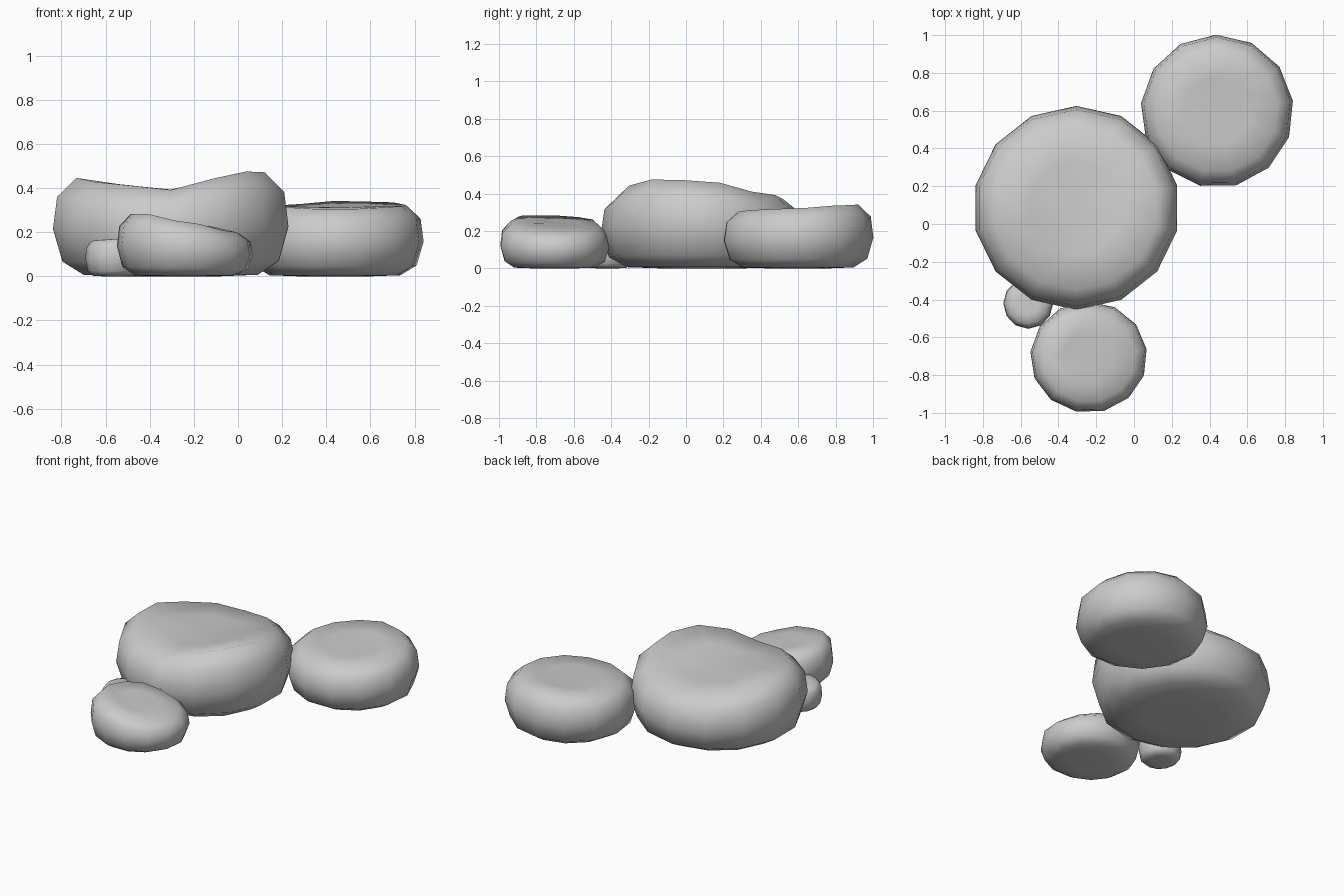
import bpy, bmesh
from math import sin, cos, tau

if "Cube" in bpy.data.objects:
    bpy.data.objects.remove(bpy.data.objects["Cube"])

# Side profile of every stone: (fraction of radius, fraction of local height)
PROFILE = [(0.42, 0.0), (0.74, 0.015), (0.92, 0.15), (1.0, 0.48),
           (0.965, 0.8), (0.8, 0.99), (0.45, 1.0)]


def rim_height(rim, a):
    """Smoothly interpolate the eight rim heights (E, NE, N ... SE) around the stone."""
    p = (a / tau * 8) % 8
    i, f = int(p), p % 1
    f = f * f * (3 - 2 * f)
    return rim[i % 8] * (1 - f) + rim[(i + 1) % 8] * f


def stone(name, centre, radius, sides, phase, rim, middle):
    bm = bmesh.new()
    cx, cy = centre
    rings = []
    for k, (r, t) in enumerate(PROFILE):
        ring = []
        for i in range(sides):
            a = tau * (i + phase) / sides
            h = rim_height(rim, a)
            if k == len(PROFILE) - 1:
                h = 0.45 * h + 0.55 * middle
            ring.append(bm.verts.new((cx + radius[0] * r * cos(a),
                                      cy + radius[1] * r * sin(a), h * t)))
        rings.append(ring)
    top = bm.verts.new((cx, cy, middle))
    for lo, hi in zip(rings, rings[1:]):
        for i in range(sides):
            j = (i + 1) % sides
            bm.faces.new((lo[i], lo[j], hi[j], hi[i]))
    for i in range(sides):
        bm.faces.new((rings[-1][i], rings[-1][(i + 1) % sides], top))
    bm.faces.new(rings[0][::-1])
    bmesh.ops.recalc_face_normals(bm, faces=bm.faces)
    mesh = bpy.data.meshes.new(name)
    bm.to_mesh(mesh)
    bm.free()
    mesh.shade_smooth()
    obj = bpy.data.objects.new(name, mesh)
    bpy.context.collection.objects.link(obj)


# Large stone with a dished top
stone("large_stone", (-0.305, 0.085), (0.547, 0.54), 14, 0.5,
      [0.475, 0.41, 0.375, 0.405, 0.455, 0.43, 0.395, 0.48], 0.392)
# Medium stone at the back right, raised towards its rear
stone("medium_stone", (0.44, 0.597), (0.405, 0.405), 13, 0.28,
      [0.325, 0.34, 0.345, 0.325, 0.32, 0.315, 0.305, 0.315], 0.315)
# Small stone at the front, sloping down to the right
stone("small_stone", (-0.24, -0.705), (0.31, 0.295), 13, 0.3,
      [0.195, 0.205, 0.235, 0.275, 0.285, 0.285, 0.25, 0.21], 0.242)
# Pebble tucked between the large and small stones
stone("pebble", (-0.56, -0.42), (0.132, 0.135), 12, 0.0,
      [0.165, 0.165, 0.16, 0.16, 0.16, 0.165, 0.17, 0.17], 0.168)
